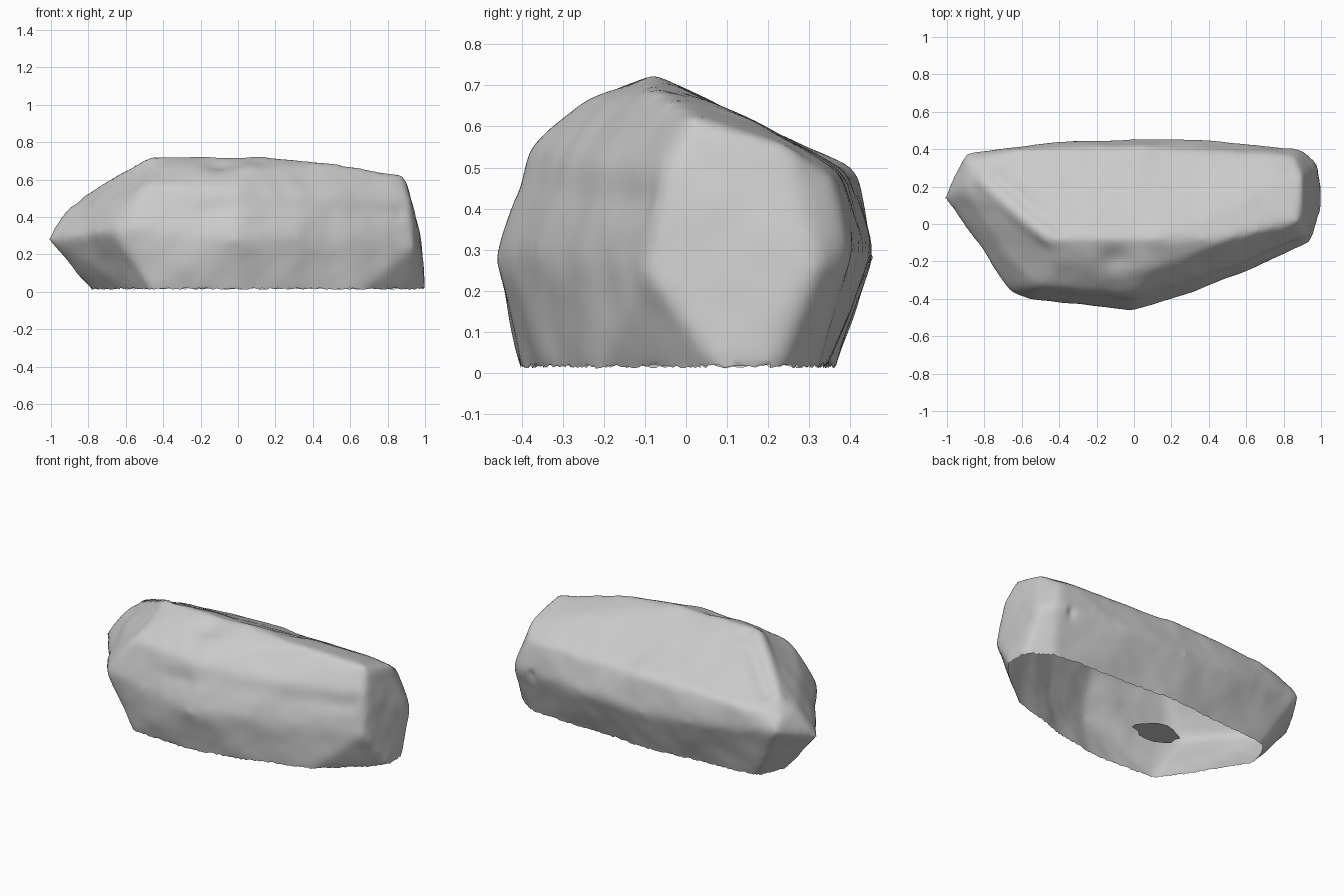
import bpy, bmesh, math, random
from mathutils import Vector, noise

if "Cube" in bpy.data.objects:
    bpy.data.objects.remove(bpy.data.objects["Cube"])

random.seed(4)

# Facet corners of the boulder, by level
FLOOR = [(-.77, .12), (-.7, .3), (0, .35), (.86, .32), (1.0, .22), (1.01, .08),
         (.66, -.22), (.35, -.32), (0, -.4), (-.47, -.39)]
WAIST = [(-1.02, .14, .28), (-.67, -.355, .33), (-.57, -.4, .34), (0, -.465, .28),
         (.3, -.37, .3), (.95, -.1, .25), (.985, .32, .25), (.9, .395, .3),
         (.4, .45, .3), (0, .46, .28), (-.35, .44, .3), (-.9, .39, .36)]
SHOULDER = [(-.9, .33, .45), (-.6, .4, .48), (0, .415, .49), (.86, .37, .48),
            (-.5, -.33, .56), (0, -.38, .55), (.5, -.23, .52), (.92, -.05, .5),
            (-.91, .2, .45), (-.66, -.2, .49)]
CROWN = [(-.43, -.08, .725), (.1, -.08, .725), (-.4, -.2, .67), (.05, -.26, .655),
         (.5, -.08, .69), (.89, .02, .62), (.91, .25, .56), (-.76, .2, .53)]

# Faceted boulder block, tapering below the floor
bm = bmesh.new()
for p in [(x * .9, y * .9, -.1) for x, y in FLOOR] + [(x, y, .01) for x, y in FLOOR] + WAIST + SHOULDER + CROWN:
    bm.verts.new(p)
hull = bmesh.ops.convex_hull(bm, input=bm.verts[:])
junk = {g for g in hull["geom_interior"] + hull["geom_unused"] if isinstance(g, bmesh.types.BMVert)}
bmesh.ops.delete(bm, geom=list(junk), context='VERTS')
bmesh.ops.recalc_face_normals(bm, faces=bm.faces[:])
me = bpy.data.meshes.new("boulder")
bm.to_mesh(me)
bm.free()
rock = bpy.data.objects.new("boulder", me)
bpy.context.collection.objects.link(rock)
bpy.context.view_layer.objects.active = rock
rock.select_set(True)

# Even skin with worn edges
m = rock.modifiers.new("skin", 'REMESH')
m.mode = 'VOXEL'
m.voxel_size = .02
s = rock.modifiers.new("wear", 'SMOOTH')
s.factor, s.iterations = .5, 16
for name in ("skin", "wear"):
    bpy.ops.object.modifier_apply(modifier=name)


def seg_dist(p, a, b):
    a, b = Vector(a), Vector(b)
    t = max(0, min(1, (p - a).dot(b - a) / max((b - a).length_squared, 1e-9)))
    return (p - a - t * (b - a)).length


def bell(d, w):
    return math.exp(-(d / w) ** 2)


# Ridges, grooves, dents (start, end, width, height)
MARKS = [((-.8, .22, .5), (-.47, -.07, .7), .045, .016),
         ((-.74, .25, .53), (-.4, -.03, .68), .045, -.014),
         ((-.2, -.42, .44), (.85, -.1, .42), .05, -.01),
         ((-.1, -.2, .68), (-.1, -.2, .68), .07, -.02),
         ((.8, .41, .26), (.8, .41, .29), .02, -.02)]
bm = bmesh.new()
bm.from_mesh(rock.data)
bm.normal_update()
moves = []
for v in bm.verts:
    h = .01 * noise.noise(v.co * 4) + .003 * noise.noise(v.co * 10)
    h += sum(k * bell(seg_dist(v.co, a, b), w) for a, b, w, k in MARKS)
    moves.append(v.normal * h)
for v, d in zip(bm.verts, moves):
    v.co += d

# Open, slightly ragged underside
bmesh.ops.bisect_plane(bm, geom=bm.verts[:] + bm.edges[:] + bm.faces[:],
                       plane_co=(0, 0, .016), plane_no=(0, 0, -1), clear_outer=True)
for v in bm.verts:
    if v.is_boundary:
        v.co.z += random.uniform(-.005, .005)
bm.to_mesh(rock.data)
bm.free()
bpy.ops.object.shade_smooth_by_angle(angle=math.radians(50))

# Small leftover patch of underside
bm = bmesh.new()
ring = []
for i in range(16):
    a = -2 * math.pi * i / 16
    r = random.uniform(.85, 1.15)
    ring.append(bm.verts.new((-.14 + .14 * r * math.cos(a), .03 + .09 * r * math.sin(a), .006)))
bm.faces.new(ring)
me = bpy.data.meshes.new("underside_patch")
bm.to_mesh(me)
bm.free()
bpy.context.collection.objects.link(bpy.data.objects.new("underside_patch", me))
